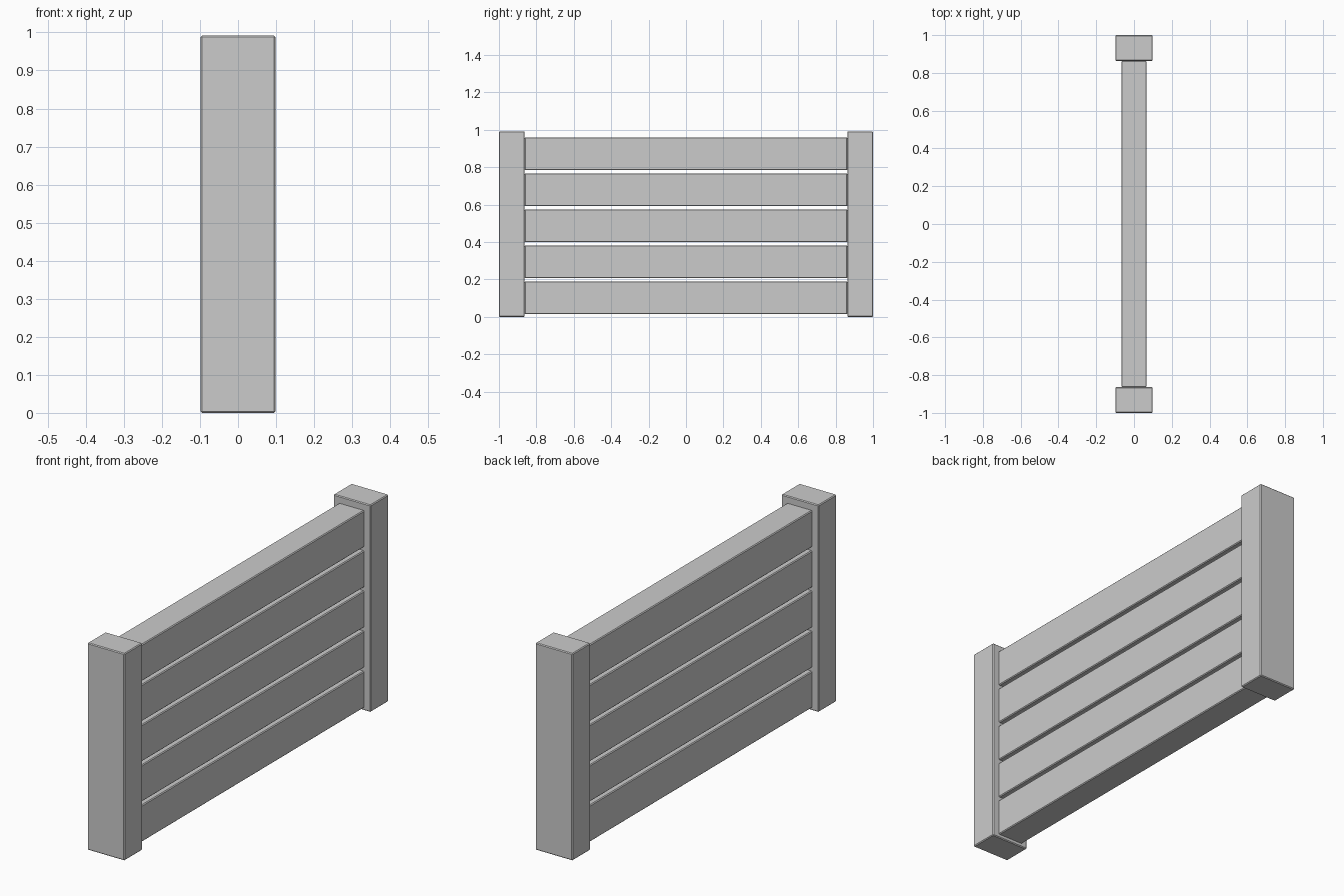
import bpy

if "Cube" in bpy.data.objects:
    bpy.data.objects.remove(bpy.data.objects["Cube"])

POST_X, POST_Y, HEIGHT = 0.197, 0.137, 0.992
PLANK_X, PLANK_Z = 0.134, 0.176
PLANK_BOTTOM, PITCH, COUNT = 0.014, 0.1925, 5


def box(name, size, centre):
    """Box with slightly eased edges."""
    bpy.ops.mesh.primitive_cube_add(size=1, location=centre)
    obj = bpy.context.object
    obj.name = name
    obj.scale = size
    bpy.ops.object.transform_apply(location=False, rotation=False, scale=True)
    bevel = obj.modifiers.new("eased_edges", 'BEVEL')
    bevel.width = 0.004
    bevel.segments = 1
    return obj


# End posts
for side, name in ((-1, "front_post"), (1, "back_post")):
    box(name, (POST_X, POST_Y, HEIGHT), (0, side * (1 - POST_Y / 2), HEIGHT / 2))

# Horizontal planks between the posts
for i in range(COUNT):
    z = PLANK_BOTTOM + PLANK_Z / 2 + i * PITCH
    box(f"plank_{i + 1}", (PLANK_X, 2 * (1 - POST_Y), PLANK_Z), (0, 0, z))
